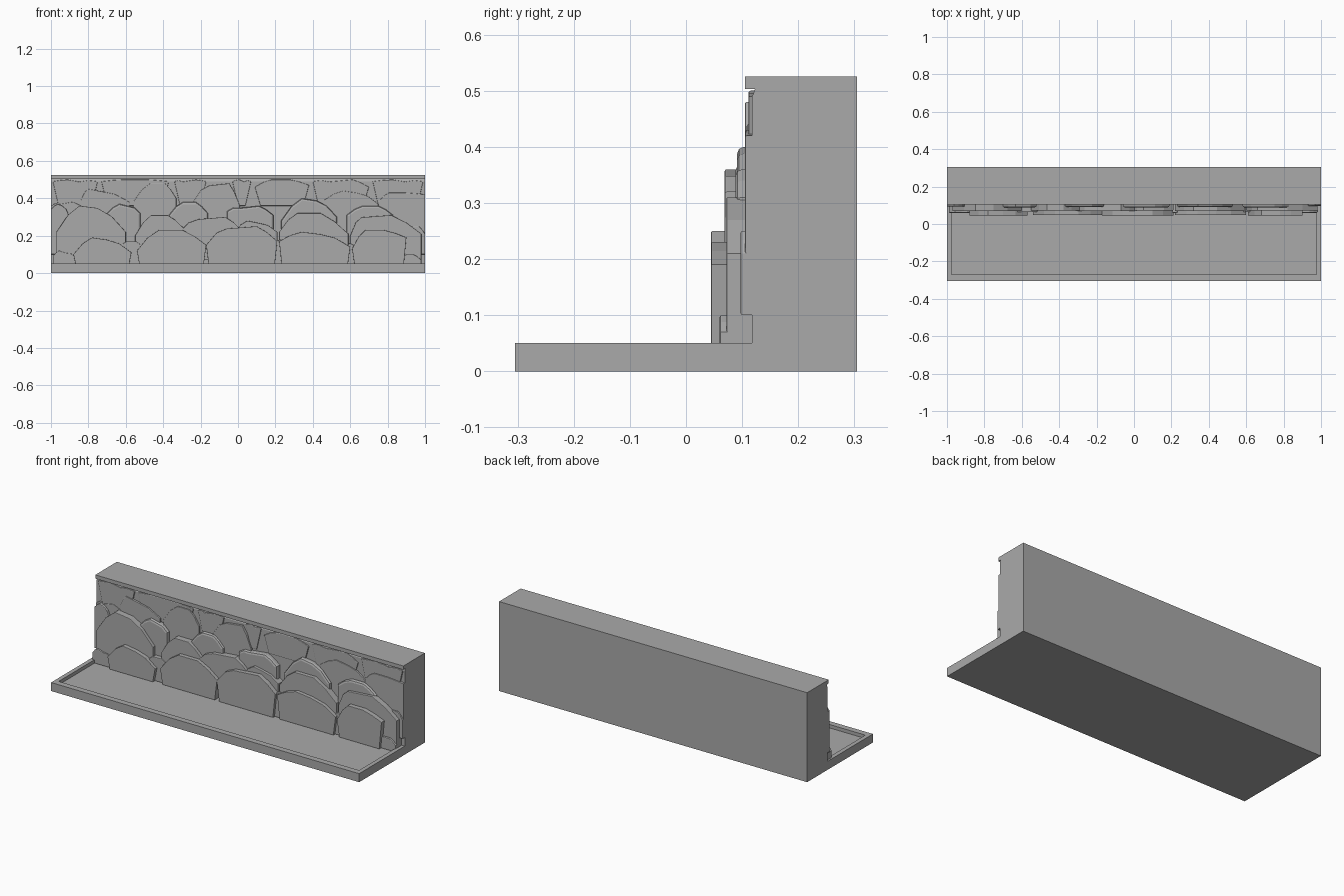
import bpy
import bmesh

cube = bpy.data.objects.get("Cube")
if cube:
    bpy.data.objects.remove(cube, do_unlink=True)

stone_grey = bpy.data.materials.new("stone grey")
stone_grey.use_nodes = True
GREY = (0.4, 0.4, 0.4, 1)
stone_grey.diffuse_color = GREY
stone_grey.node_tree.nodes["Principled BSDF"].inputs["Base Color"].default_value = GREY

WALL_FACE, BACK, FLOOR, RIM = 0.118, 0.305, 0.03, 0.05


def add_object(name, bm):
    bmesh.ops.recalc_face_normals(bm, faces=bm.faces[:])
    mesh = bpy.data.meshes.new(name)
    bm.to_mesh(mesh)
    bm.free()
    mesh.materials.append(stone_grey)
    obj = bpy.data.objects.new(name, mesh)
    bpy.context.collection.objects.link(obj)
    return obj


def extrude(bm, points, vector):
    """Close an outline and sweep it along a vector."""
    face = bm.faces.new([bm.verts.new(p) for p in points])
    swept = bmesh.ops.extrude_face_region(bm, geom=[face])["geom"]
    verts = [g for g in swept if isinstance(g, bmesh.types.BMVert)]
    bmesh.ops.translate(bm, verts=verts, vec=vector)
    return next(g for g in swept if isinstance(g, bmesh.types.BMFace))


# Wall, capping ledge and tray share one side profile
profile = [(-0.305, 0), (BACK, 0), (BACK, 0.525), (0.105, 0.525), (0.105, 0.503),
           (WALL_FACE + 0.005, 0.503), (WALL_FACE, 0.49), (WALL_FACE, FLOOR), (-0.305, FLOOR)]
bm = bmesh.new()
extrude(bm, [(-1, y, z) for y, z in profile], (2, 0, 0))
add_object("wall_and_floor", bm)

# Raised rim around three sides of the tray
rim = [(-1, WALL_FACE), (-1, -0.305), (1, -0.305), (1, WALL_FACE),
       (0.975, WALL_FACE), (0.975, -0.27), (-0.975, -0.27), (-0.975, WALL_FACE)]
bm = bmesh.new()
extrude(bm, [(x, y, FLOOR) for x, y in rim], (0, 0, RIM - FLOOR))
add_object("tray_rim", bm)


def stone_row(name, front, bottom, stones, taper=0.0, bevel=0.004):
    """Stones in hundredths: left, right, peak, left shoulder, top, right shoulder."""
    for i, stone in enumerate(stones):
        left, right, peak, lo, top, ro = (v / 100 for v in stone)
        half = (right - left) * (0.13 + 0.04 * (i % 3))
        a, b = max(peak - half, left + 0.01), min(peak + half, right - 0.01)
        tilt = 0.012 * (i % 3 - 1)
        outline = [(left + taper, bottom), (left, lo),
                   ((left + a) / 2, lo + (top - lo) * 0.65), (a, top - max(tilt, 0)),
                   (b, top + min(tilt, 0)), ((right + b) / 2, ro + (top - ro) * 0.6),
                   (right, ro), (right - taper, bottom)]
        depth = front + 0.003 * (i % 2)
        bm = bmesh.new()
        cap = extrude(bm, [(x, WALL_FACE + 0.02, z) for x, z in outline],
                      (0, depth - WALL_FACE - 0.02, 0))
        bmesh.ops.bevel(bm, geom=list(cap.edges), offset=bevel, segments=2,
                        profile=0.5, affect='EDGES')
        add_object(f"{name}_{i + 1}", bm)


# Foot stones standing on the tray floor
stone_row("foot_stone", 0.045, FLOOR, [
    (-88, -57, -74, 10, 19, 11), (-54, -17, -36, 12, 23, 15),
    (-17, 21, 2, 15, 25, 17), (22, 60, 39, 17, 22, 14),
    (61, 90, 73, 13, 23, 19)], taper=0.015, bevel=0.002)

# Small stones filling the gaps at the foot
stone_row("gap_stone", 0.06, FLOOR, [
    (-99, -86, -94, 9, 12, 8), (-64, -50, -57, 13, 17, 13),
    (17, 26, 21, 14, 18, 13), (56, 66, 61, 11, 16, 12),
    (87, 98, 92, 8, 10, 7)])

# Second course
stone_row("middle_stone", 0.069, 0.07, [
    (-97, -60, -80, 22, 36, 22), (-55, -29, -42, 20, 31, 24),
    (-32, 2, -14, 21, 30, 23), (-2, 21, 8, 22, 28, 22),
    (22, 59, 38, 22, 32, 21), (60, 98, 74, 20, 31, 21)], bevel=0.003)

# Stones wrapping round the two ends of the wall
stone_row("end_stone", 0.094, 0.1, [
    (-100, -90, -95, 34, 37, 30), (90, 100, 95, 21, 25, 21)])

# Third course with rounder edges
stone_row("upper_stone", 0.088, 0.15, [
    (-71, -52, -61, 31, 37, 32), (-37, -16, -26, 31, 38, 32),
    (-6, 19, 6, 33, 36, 31), (23, 53, 38, 28, 40, 30),
    (58, 83, 71, 31, 36, 31)], bevel=0.012)

# Top course just below the ledge
stone_row("top_stone", 0.105, 0.2, [
    (-84, -58, -77, 39, 45, 38), (-56, -33, -43, 38, 48, 40),
    (-24, 1, -10, 38, 48, 36), (46, 75, 60, 39, 44, 37),
    (75, 100, 85, 38, 43, 42), (-100, -84, -92, 36, 38, 36)], bevel=0.003)

# Hanging stones tucked under the ledge
stone_row("ledge_stone", 0.111, 0.36, [
    (-99, -75, -88, 49, 50, 49), (-73, -37, -55, 49, 50, 49),
    (-34, -17, -26, 49, 50, 49), (-3, 7, 2, 49, 50, 49),
    (9, 38, 23, 46, 50, 47), (40, 70, 55, 49, 50, 46),
    (72, 99, 86, 49, 50, 49)], taper=0.03)
